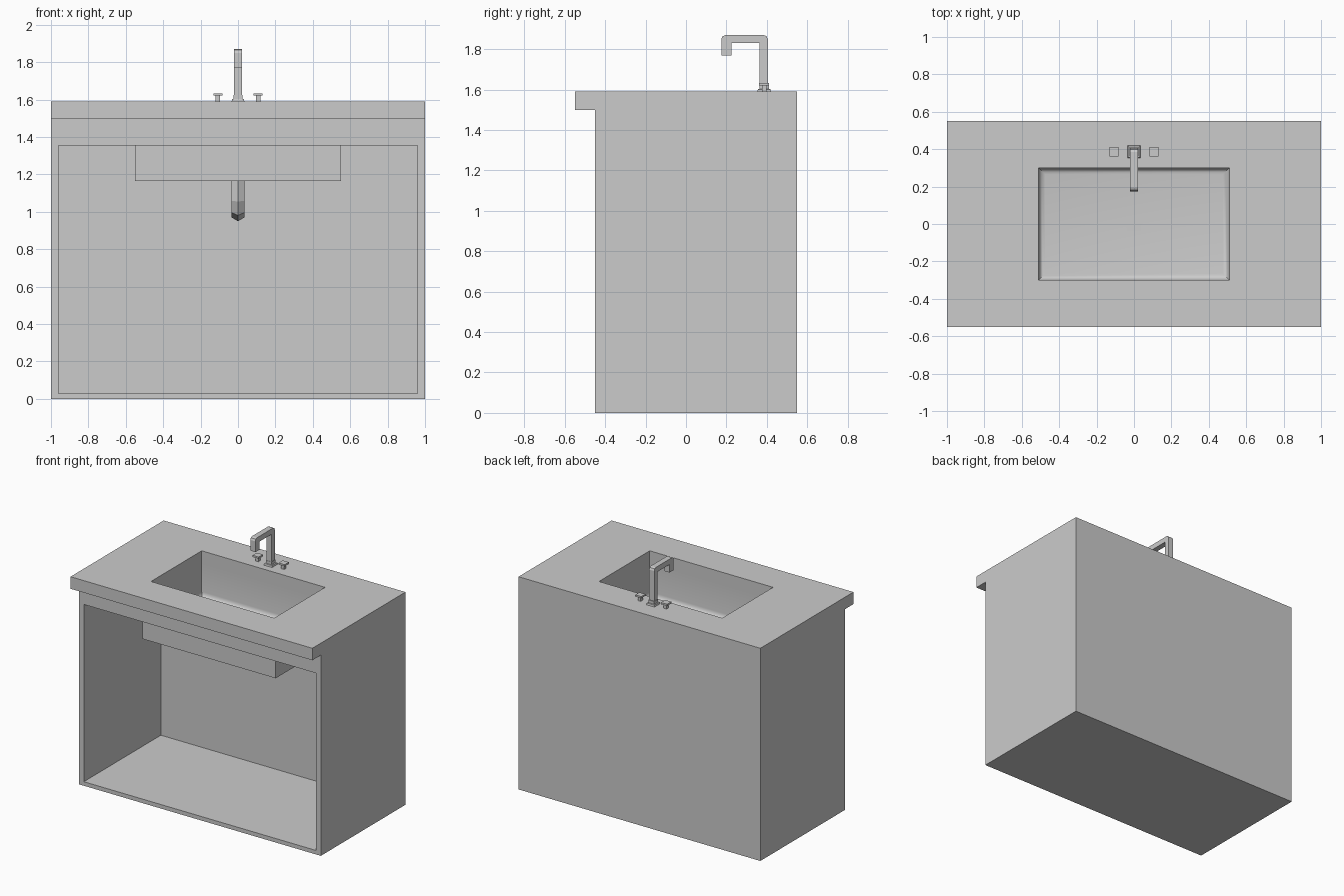
import bpy, bmesh, math
from mathutils import Vector

cube = bpy.data.objects.get("Cube")
if cube:
    bpy.data.objects.remove(cube, do_unlink=True)

grey = bpy.data.materials.new("plain_grey")
grey.use_nodes = True
grey.diffuse_color = (0.6, 0.6, 0.6, 1)
grey.node_tree.nodes["Principled BSDF"].inputs["Base Color"].default_value = (0.6, 0.6, 0.6, 1)


def loft(name, rings, loop=False, smooth=False):
    """Skin a list of point rings; cap the ends, or join last to first."""
    bm = bmesh.new()
    rows = [[bm.verts.new(p) for p in ring] for ring in rings]
    n = len(rows[0])
    pairs = list(zip(rows, rows[1:])) + ([(rows[-1], rows[0])] if loop else [])
    for a, b in pairs:
        for i in range(n):
            j = (i + 1) % n
            bm.faces.new((a[i], a[j], b[j], b[i]))
    if not loop:
        bm.faces.new(rows[0])
        bm.faces.new(rows[-1])
    bmesh.ops.recalc_face_normals(bm, faces=bm.faces)
    mesh = bpy.data.meshes.new(name)
    bm.to_mesh(mesh)
    bm.free()
    mesh.materials.append(grey)
    obj = bpy.data.objects.new(name, mesh)
    bpy.context.collection.objects.link(obj)
    if smooth:
        bpy.ops.object.select_all(action='DESELECT')
        obj.select_set(True)
        bpy.context.view_layer.objects.active = obj
        bpy.ops.object.shade_smooth_by_angle(angle=math.radians(35))
    return obj


def rect(hx, hy, z, x=0, y=0):
    return [(x + sx * hx, y + sy * hy, z) for sx, sy in ((-1, -1), (1, -1), (1, 1), (-1, 1))]


def box(name, hx, y0, y1, z0, z1, x=0):
    y, hy = (y0 + y1) / 2, (y1 - y0) / 2
    return loft(name, [rect(hx, hy, z0, x, y), rect(hx, hy, z1, x, y)])


def cut(obj, cutter):
    mod = obj.modifiers.new("cut", 'BOOLEAN')
    mod.operation = 'DIFFERENCE'
    mod.solver = 'EXACT'
    mod.object = cutter
    bpy.context.view_layer.objects.active = obj
    bpy.ops.object.modifier_apply(modifier=mod.name)
    bpy.data.objects.remove(cutter, do_unlink=True)


# Cabinet shell: open under the counter, with a thin rail above the front opening
cabinet = box("cabinet", 1, -0.45, 0.55, 0, 1.5)
cut(cabinet, box("cavity_cutter", 0.96, -0.41, 0.46, 0.03, 1.7))
cut(cabinet, box("opening_cutter", 0.96, -0.6, 0, 0.03, 1.355))

# Countertop with the sink hole
loft("countertop", [rect(1, 0.55, 1.5), rect(1, 0.55, 1.59),
                    rect(0.51, 0.30, 1.59), rect(0.51, 0.30, 1.5)], loop=True)

# Basin: square outside, rounded at the bottom inside
round_r, floor_z = 0.035, 1.25
basin = [rect(0.55, 0.34, 1.165), rect(0.55, 0.34, 1.5), rect(0.51, 0.30, 1.5)]
for k in range(5):
    a = k / 4 * math.pi / 2
    inset = round_r * (1 - math.cos(a))
    basin.append(rect(0.51 - inset, 0.30 - inset, floor_z + round_r * (1 - math.sin(a))))
loft("basin", basin, smooth=True)
box("drain_cover", 0.04, -0.04, 0.04, floor_z - 0.004, floor_z + 0.004)

# Six-sided waste pipe, bending back into the wall
path = [Vector((0, y, z)) for y, z in
        ((0, 1.2), (0, 1.06), (0.02, 1.01), (0.07, 0.99), (0.47, 0.99))]
pipe = []
for i, p in enumerate(path):
    t = (path[min(i + 1, len(path) - 1)] - path[max(i - 1, 0)]).normalized()
    side = Vector((1, 0, 0))
    up = t.cross(side)
    angles = [math.radians(30 + 60 * k) for k in range(6)]
    pipe.append([p + 0.04 * (math.cos(a) * side + math.sin(a) * up) for a in angles])
loft("waste_pipe", pipe)

# Tap: bent square spout on a stepped base
spout = [(0.405, 1.6), (0.405, 1.85), (0.399, 1.864), (0.385, 1.87), (0.195, 1.87),
         (0.181, 1.864), (0.175, 1.85), (0.175, 1.77), (0.225, 1.77), (0.225, 1.83),
         (0.365, 1.83), (0.365, 1.6)]
loft("tap_spout", [[(x, y, z) for y, z in spout] for x in (-0.021, 0.021)])
tap_y = 0.387
loft("tap_base", [rect(h, h, z, 0, tap_y) for h, z in
                  ((0.034, 1.59), (0.031, 1.602), (0.024, 1.604), (0.024, 1.625))])

# Handles on both sides of the tap
for name, x in (("left", 0.107), ("right", -0.107)):
    loft(name + "_handle_stem", [rect(0.012, 0.012, z, x, tap_y) for z in (1.59, 1.622)])
    loft(name + "_handle_plate", [rect(0.025, 0.025, z, x, tap_y) for z in (1.621, 1.634)])
